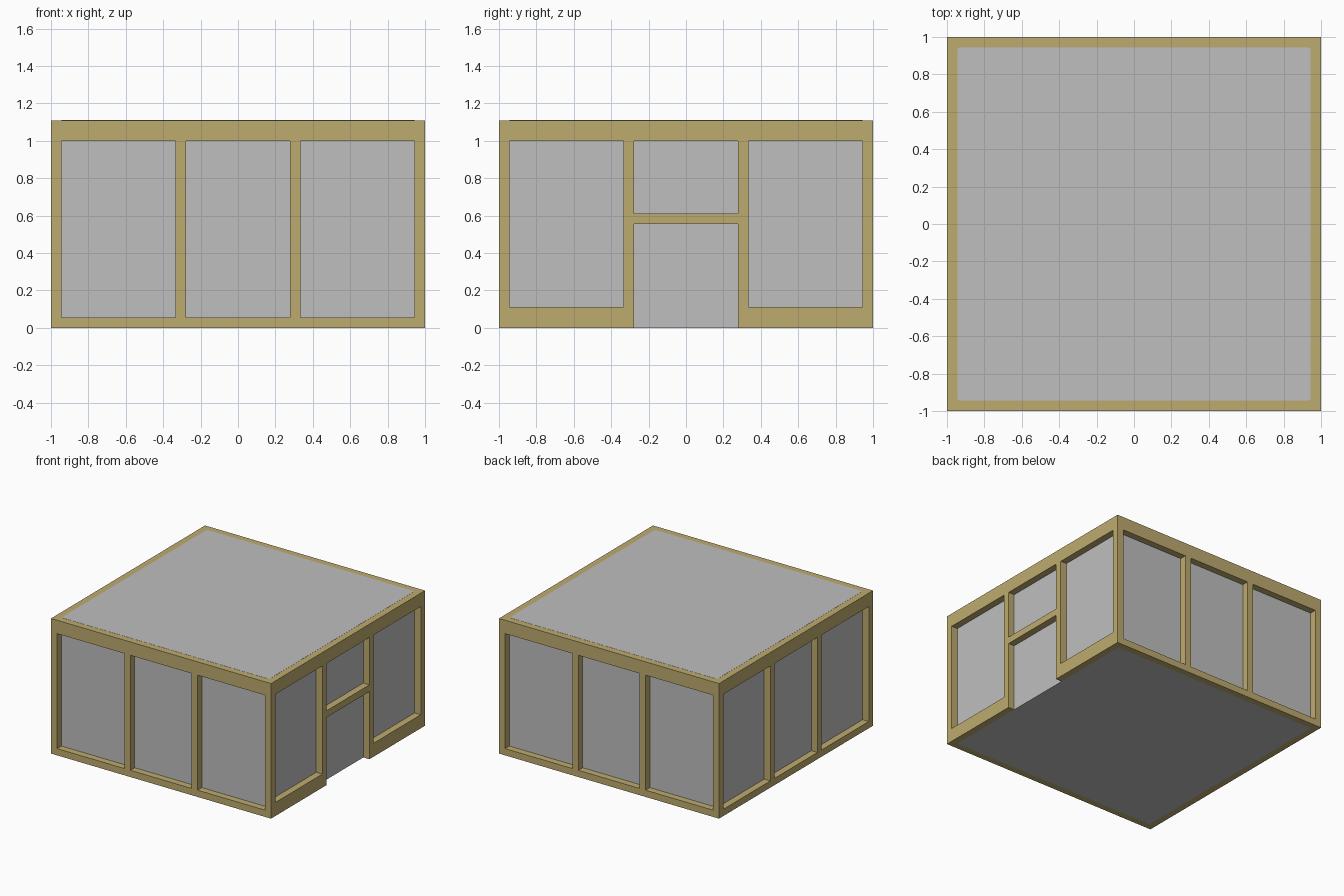
import bpy
import bmesh
import math
from mathutils import Matrix

cube = bpy.data.objects.get("Cube")
if cube:
    bpy.data.objects.remove(cube, do_unlink=True)

U = 1 / 18            # beam module
IN = 17 * U           # inner face of the frame
BEAM = 18 * U         # underside of the roof beam
TOP = 20 * U          # overall height
LIP = 0.001           # thickness the roof panel stands proud


def material(name, rgb):
    m = bpy.data.materials.new(name)
    m.diffuse_color = (*rgb, 1)
    m.use_nodes = True
    bsdf = m.node_tree.nodes["Principled BSDF"]
    bsdf.inputs["Base Color"].default_value = (*rgb, 1)
    bsdf.inputs["Roughness"].default_value = 0.8
    return m


TAN = material("tan wood", (0.515, 0.407, 0.159))
GREY = material("grey panel", (0.52, 0.52, 0.52))


def boxes(name, mat, specs, turn=0.0):
    """One object made of boxes given as (x0, x1, y0, y1, z0, z1)."""
    bm = bmesh.new()
    for x0, x1, y0, y1, z0, z1 in specs:
        mtx = (Matrix.Rotation(turn, 4, 'Z')
               @ Matrix.Translation(((x0 + x1) / 2, (y0 + y1) / 2, (z0 + z1) / 2))
               @ Matrix.Diagonal((x1 - x0, y1 - y0, z1 - z0, 1)))
        bmesh.ops.create_cube(bm, size=1, matrix=mtx)
    me = bpy.data.meshes.new(name)
    bm.to_mesh(me)
    bm.free()
    me.materials.append(mat)
    ob = bpy.data.objects.new(name, me)
    bpy.context.collection.objects.link(ob)
    return ob


def wall(name, turn, pieces):
    """Frame bars of one wall, as (u0, u1, z0, z1), laid out on the front."""
    boxes(name, TAN, [(u0, u1, -1, -IN, z0, z1) for u0, u1, z0, z1 in pieces], turn)


# Panelled body behind the frame
boxes("wall_panels", GREY, [(-IN, IN, -IN, IN, 0, BEAM)])

# Corner posts
boxes("corner_posts", TAN,
      [(min(sx, sx * IN), max(sx, sx * IN), min(sy, sy * IN), max(sy, sy * IN), 0, BEAM)
       for sx in (-1, 1) for sy in (-1, 1)])

# Three plain walls: sill and two mullions
plain = [(-IN, IN, 0, U),
         (-6 * U, -5 * U, U, BEAM),
         (5 * U, 6 * U, U, BEAM)]
for name, turn in (("front_frame", 0), ("back_frame", math.pi),
                   ("right_frame", -math.pi / 2)):
    wall(name, turn, plain)

# Door wall: tall sills either side, door posts and a lintel
wall("left_door_frame", math.pi / 2,
     [(-IN, -6 * U, 0, 2 * U), (6 * U, IN, 0, 2 * U),
      (-6 * U, -5 * U, 0, BEAM), (5 * U, 6 * U, 0, BEAM),
      (-5 * U, 5 * U, 10 * U, 11 * U)])

# Roof beam and the round-cornered panel on it
boxes("roof_beam", TAN, [(-1, 1, -1, 1, BEAM, TOP - LIP)])
panel = boxes("roof_panel", GREY, [(-IN, IN, -IN, IN, TOP - 2 * LIP, TOP)])
bm = bmesh.new()
bm.from_mesh(panel.data)
upright = [e for e in bm.edges if abs(e.verts[0].co.z - e.verts[1].co.z) > LIP]
bmesh.ops.bevel(bm, geom=upright, offset=0.018, segments=4, profile=0.5, affect='EDGES')
bm.to_mesh(panel.data)
bm.free()
